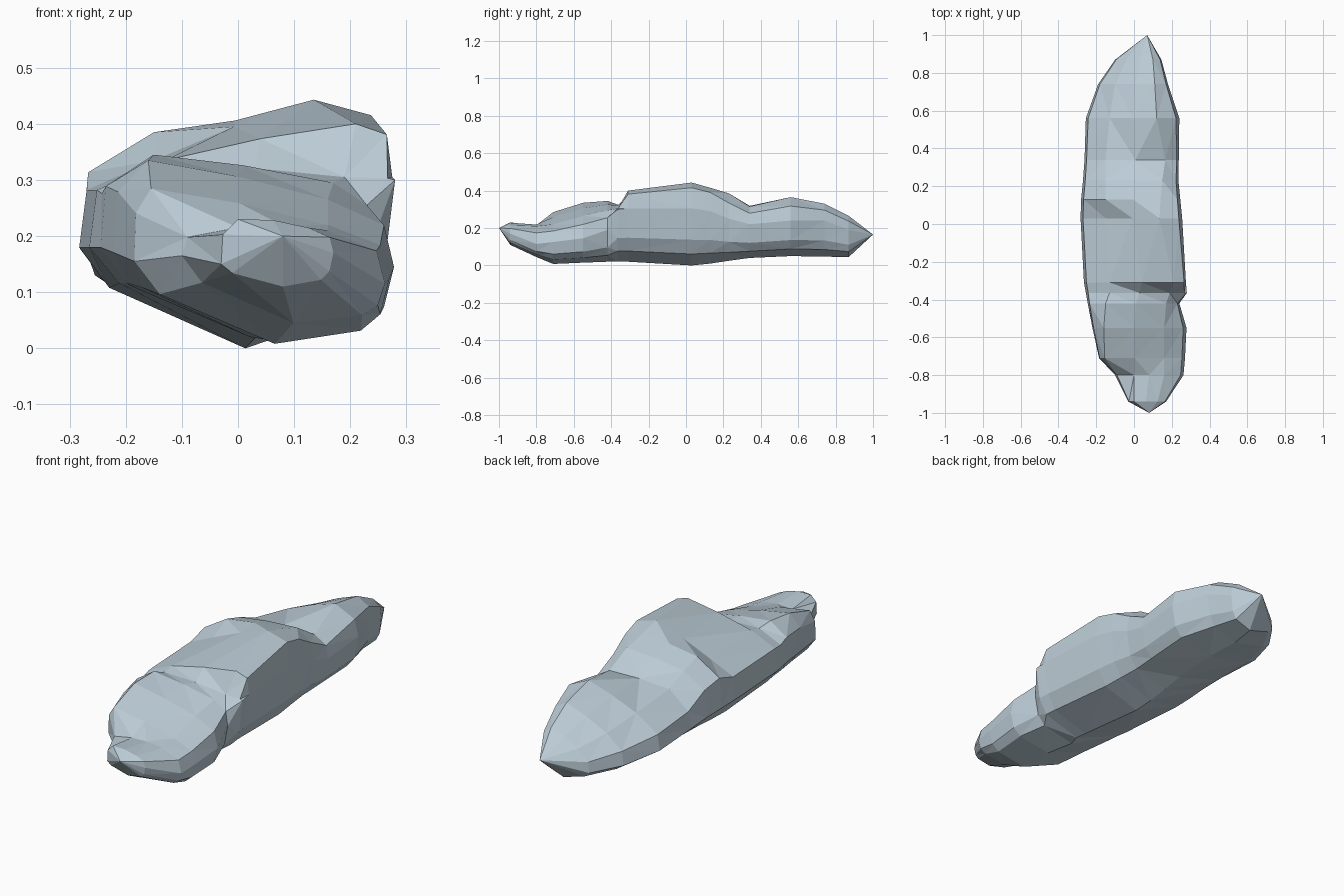
import bpy, bmesh

# One row per cross-section, front to back:
# y, left (x,z), top left (x,z), top right (x,z), right (x,z), bottom z
SECTIONS = [
    (-0.94, -0.03, .15,  0.00, .23,  .125, .215, .17, .17, .11),
    (-0.80, -0.10, .165, 0.00, .215, .16, .21,  .262, .115, .045),
    (-0.71, -0.185, .155, -.155, .285, .16, .22, .27, .125, .008),
    (-0.55, -0.22, .17, -.16,  .335, .16, .265, .278, .145, .015),
    (-0.42, -0.245, .18, -.15, .345, .17, .295, .24, .19, .02),
    (-0.365, -.255, .18, -.13, .325, .19, .305, .28, .30, .02),
    (-0.31, -.265, .18, -.13, .335, .21, .40,  .275, .305, .02),
    (0.03, -.283, .18, -.15, .335,  .135, .443, .255, .305, .00),
    (0.13, -.28,  .175, -.15, .385, .14, .415, .245, .29, .01),
    (0.23, -.27,  .165, -.15, .355, .15, .385, .235, .25, .025),
    (0.34, -.262, .15, -.15, .31,  .165, .315, .237, .22, .04),
    (0.56, -.255, .13, -.13, .275, .12, .365, .24, .24, .05),
    (0.74, -.19,  .11, -.10, .24,  .11, .33,  .18, .24, .047),
    (0.87, -.10,  .10, -.04, .20,  .10, .265, .145, .19, .045),
]
FRONT_TIP = (0.08, -1.0, 0.20)
BACK_TIP = (0.07, 1.0, 0.165)


def mix(a, b, t):
    return a + (b - a) * t


def ring_points(row):
    """Expand a section into an eleven-sided ring, left over top to right."""
    y, xl, zl, xa, za, xb, zb, xr, zr, z0 = row
    xm = mix(xl, xr, 0.55)
    left_rise = .66 if y < .3 else .5
    right_rise = .8 if -.35 < y < .2 else .62
    pts = [
        (xl, zl),
        (mix(xl, xa, .1), mix(zl, za, left_rise)),  # left shoulder
        (xa, za),
        (mix(xa, xb, .5), mix(za, zb, .5) + .006),  # crown
        (xb, zb),
        (mix(xr, xb, .15), mix(zr, zb, right_rise)),  # right shoulder
        (xr, zr),
        (mix(xr, xm, .08), mix(zr, z0, .55)),       # right flank
        (mix(xr, xm, .25), mix(zr, z0, .8)),        # right underside
        (xm, z0),                                   # keel
        (mix(xl, xm, .18), mix(zl, z0, .4)),        # left underside
    ]
    return [(x, y, z) for x, z in pts]


stone = bpy.data.materials.new("pale blue grey stone")
stone.diffuse_color = (0.50, 0.60, 0.67, 1)

# Rock body: skin the rings and close both ends to a point
bm = bmesh.new()
rings = [[bm.verts.new(p) for p in ring_points(r)] for r in SECTIONS]
n = len(rings[0])
for a, b in zip(rings, rings[1:]):
    for i in range(n):
        j = (i + 1) % n
        bm.faces.new((a[i], a[j], b[j], b[i]))
for tip, ring in ((FRONT_TIP, rings[0]), (BACK_TIP, rings[-1])):
    v = bm.verts.new(tip)
    for i in range(n):
        bm.faces.new((v, ring[i], ring[(i + 1) % n]))
bmesh.ops.triangulate(bm, faces=bm.faces[:], quad_method='SHORT_EDGE')
bmesh.ops.recalc_face_normals(bm, faces=bm.faces[:])

mesh = bpy.data.meshes.new("rock")
bm.to_mesh(mesh)
bm.free()
mesh.materials.append(stone)
bpy.context.collection.objects.link(bpy.data.objects.new("rock", mesh))
